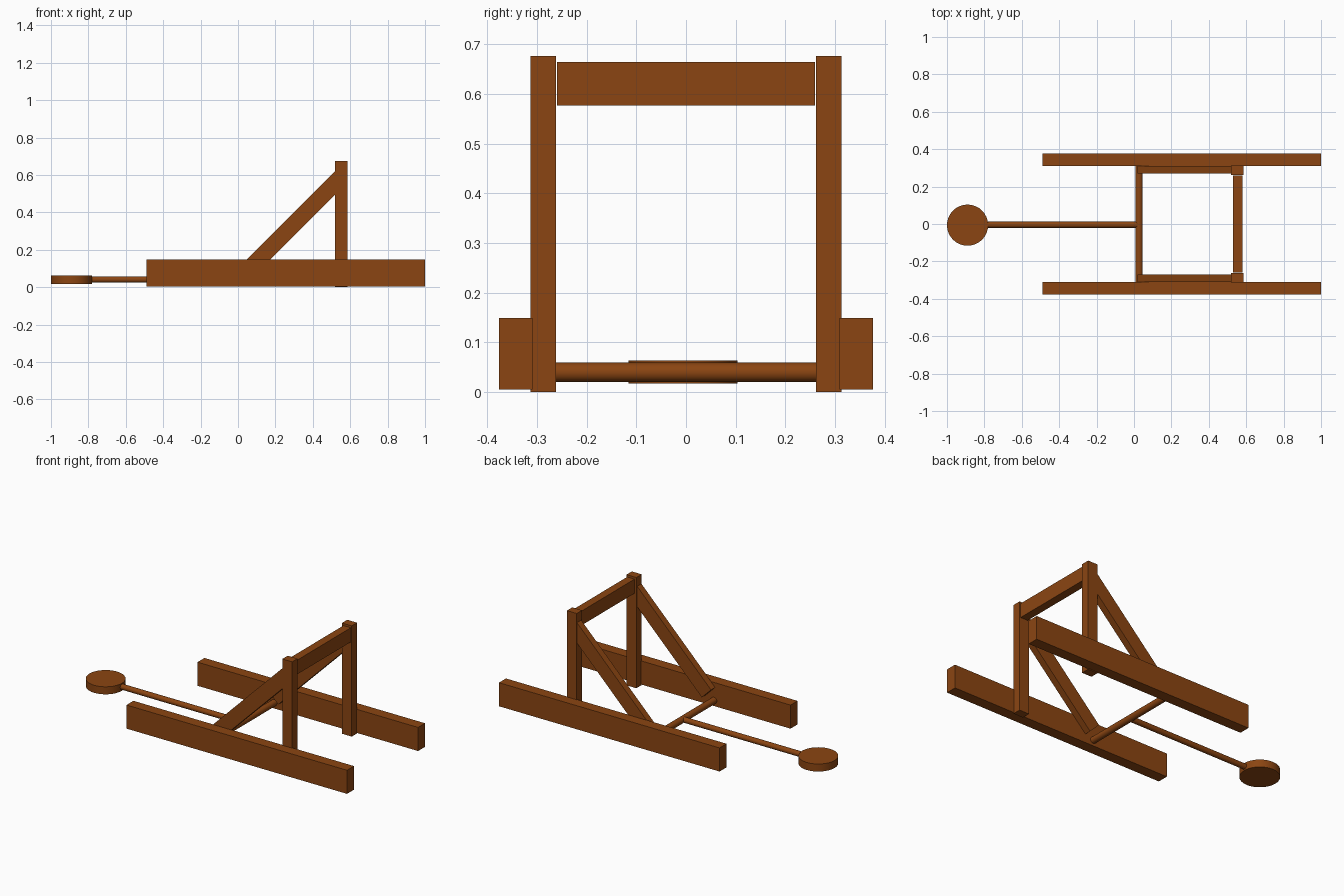
import bpy
import math
from mathutils import Matrix

if "Cube" in bpy.data.objects:
    bpy.data.objects.remove(bpy.data.objects["Cube"])

wood = bpy.data.materials.new("wood")
wood.diffuse_color = (0.258, 0.06, 0.006, 1)
wood.use_nodes = True
wood.node_tree.nodes["Principled BSDF"].inputs["Base Color"].default_value = wood.diffuse_color


def finish(obj, name):
    obj.name = name
    obj.data.materials.append(wood)
    return obj


def beam(name, x, y, z, tilt=0.0):
    """Box from (min, max) ranges, optionally tilted about y."""
    bpy.ops.mesh.primitive_cube_add(size=1)
    obj = bpy.context.object
    size = [r[1] - r[0] for r in (x, y, z)]
    centre = [(r[0] + r[1]) / 2 for r in (x, y, z)]
    obj.data.transform(Matrix.Translation(centre)
                       @ Matrix.Rotation(tilt, 4, 'Y')
                       @ Matrix.Diagonal((*size, 1)))
    return finish(obj, name)


def cylinder(name, radius, depth, loc, rot=(0, 0, 0)):
    bpy.ops.mesh.primitive_cylinder_add(vertices=32, radius=radius, depth=depth,
                                        location=loc, rotation=rot)
    obj = bpy.context.object
    bpy.ops.object.shade_smooth_by_angle(angle=math.radians(40))
    return finish(obj, name)


def span(s, a, b):
    return tuple(sorted((s * a, s * b)))


# Paired side parts: ground rail, upright post, diagonal brace
for side, s in (("front", -1), ("back", 1)):
    beam(side + "_rail", (-0.49, 1.0), span(s, 0.309, 0.376), (0.005, 0.149))
    beam(side + "_post", (0.519, 0.585), span(s, 0.262, 0.313), (0, 0.676))
    # brace centre line runs at 45 degrees from the axle up into the post
    length, width, cx, cz = 0.707, 0.088, 0.301, 0.339
    beam(side + "_brace", (cx - length / 2, cx + length / 2),
         span(s, 0.27, 0.311), (cz - width / 2, cz + width / 2),
         tilt=-math.pi / 4)

# Stop bar between the post tops
beam("crossbar", (0.53, 0.58), (-0.26, 0.26), (0.577, 0.664))

# Axle, throwing arm and round cup
cylinder("axle", 0.0195, 0.62, (0.027, 0, 0.0395), (math.pi / 2, 0, 0))
cylinder("throwing_arm", 0.0165, 0.85, (-0.4, -0.004, 0.041), (0, math.pi / 2, 0))
cylinder("cup", 0.11, 0.046, (-0.89, -0.006, 0.04))
